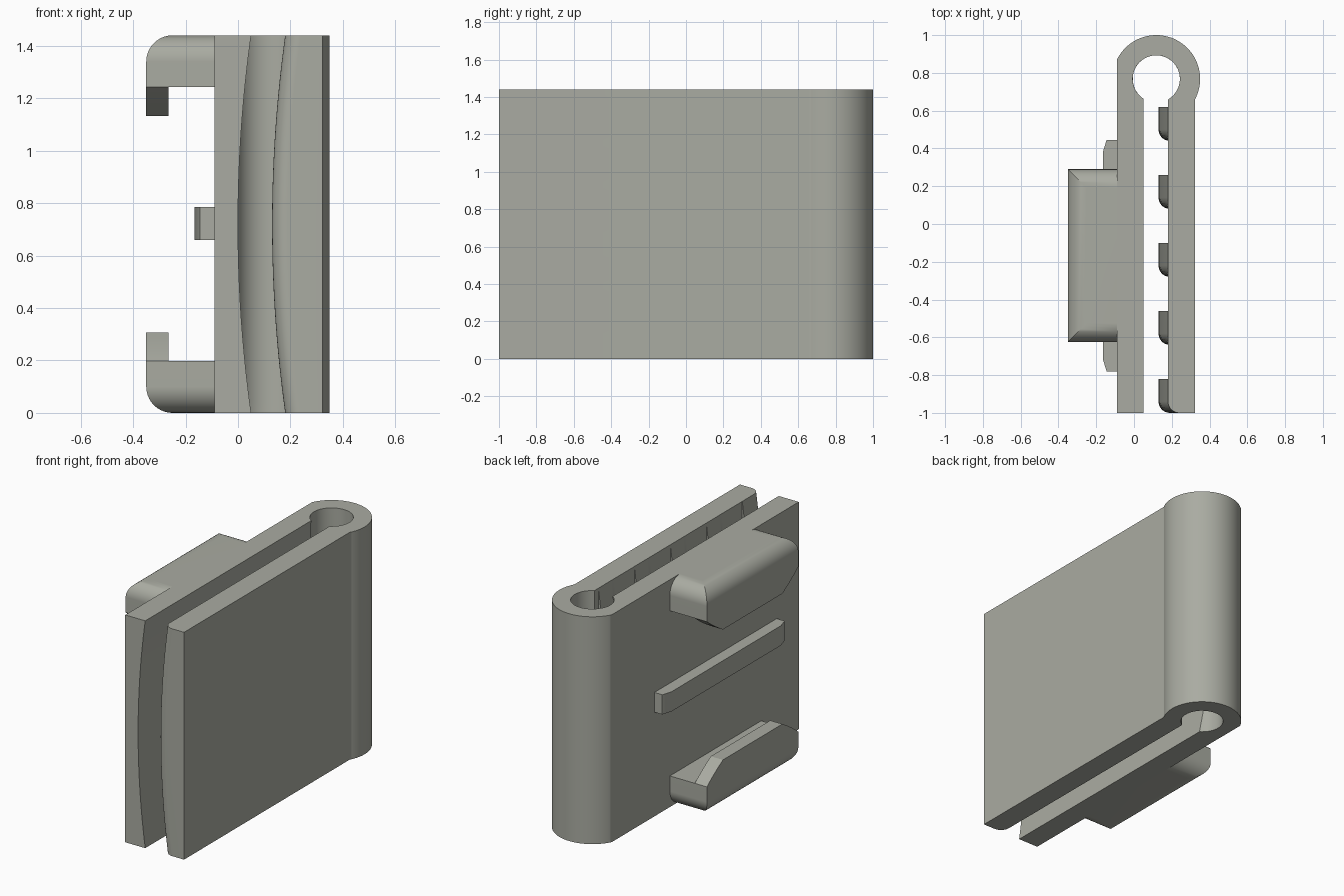
import bpy, bmesh
from math import pi, sin, cos, acos, sqrt, radians

if "Cube" in bpy.data.objects:
    bpy.data.objects.remove(bpy.data.objects["Cube"])

H = 1.44                 # overall height
CX, CY = 0.118, 0.768    # hinge centre
RO, RI = 0.232, 0.125    # hinge radii
XL, XR, XO = 0.05, 0.18, 0.322   # inner faces of the arms, outer face

grey = bpy.data.materials.new("warm_grey")
grey.diffuse_color = (0.40, 0.41, 0.36, 1)
grey.use_nodes = True
grey.node_tree.nodes["Principled BSDF"].inputs["Base Color"].default_value = grey.diffuse_color


def loft(bm, rings):
    """Closed solid through rings with equal point counts."""
    loops = [[bm.verts.new(p) for p in ring] for ring in rings]
    n = len(loops[0])
    for a, b in zip(loops, loops[1:]):
        for i in range(n):
            j = (i + 1) % n
            bm.faces.new((a[i], a[j], b[j], b[i]))
    bm.faces.new(loops[0][::-1])
    bm.faces.new(loops[-1])


def finish(name, bm):
    bmesh.ops.remove_doubles(bm, verts=bm.verts, dist=1e-5)
    bmesh.ops.recalc_face_normals(bm, faces=bm.faces)
    me = bpy.data.meshes.new(name)
    bm.to_mesh(me)
    bm.free()
    me.materials.append(grey)
    me.shade_smooth()
    me.set_sharp_from_angle(angle=radians(30))
    ob = bpy.data.objects.new(name, me)
    bpy.context.collection.objects.link(ob)
    # keep the large flat faces evenly shaded
    ob.modifiers.new("flat_faces", 'WEIGHTED_NORMAL').keep_sharp = True
    return ob


def arc(r, a0, a1, n):
    return [(CX + r * cos(a0 + (a1 - a0) * i / n),
             CY + r * sin(a0 + (a1 - a0) * i / n)) for i in range(n + 1)]


def bulge(z):
    R = (0.72 ** 2 + 0.05 ** 2) / 0.1
    return max(0.0, sqrt(R * R - (z - H / 2) ** 2) - (R - 0.05))


def clip_section(z):
    """Plan outline of the clip at height z."""
    b = bulge(z)
    # left arm with hollow inner face, then hinge bore
    pts = [(-0.09, -1), (XL - b, -1)]
    pts += arc(RI, 2 * pi - acos((XL - b - CX) / RI), -acos((XR - CX) / RI), 40)
    # five bulging grip teeth with rounded front corners
    f = 0.06
    for k in range(5):
        y1 = 0.62 - 0.36 * k
        y0 = y1 - 0.18
        front = k == 4
        pts += [(XR, y1), (XR - b, y1)]
        for i in range(9):
            t = pi / 2 * i / 8
            x = XR - b + f * (1 - cos(t))
            pts.append((x if front else min(x, XR), y0 + f * (1 - sin(t))))
    # right arm outer face and hinge barrel
    pts.append((XO, -1))
    pts += arc(RO, -acos((XO - CX) / RO), acos((-0.09 - CX) / RO), 48)
    return [(x, y, z) for x, y in pts]


# Clip body: both arms, hinge and teeth
bm = bmesh.new()
loft(bm, [clip_section(H * i / 32) for i in range(33)])
finish("clip_body", bm)


# Hooks: block with rounded outer edges plus a tapered lip
def hook(name, flip):
    def rect(x0, x1, y0, y1, z):
        z = H - z if flip else z
        return [(x0, y0, z), (x1, y0, z), (x1, y1, z), (x0, y1, z)]

    ya, yb, r = -0.625, 0.29, 0.1
    rings = []
    for i in range(11):
        t = pi / 2 * i / 10
        d = r * (1 - sin(t))
        rings.append(rect(-0.35 + d, -0.09, ya + d, yb - d, r * (1 - cos(t))))
    rings.append(rect(-0.35, -0.09, ya, yb, 0.197))
    bm = bmesh.new()
    loft(bm, rings)
    # lip ends slope inward with a slight curve
    lip = []
    for i in range(7):
        s = i / 6
        d = 0.16 * s - 0.03 * s * (1 - s)
        lip.append(rect(-0.35, -0.265, ya + d, yb - d, 0.197 + 0.11 * s))
    loft(bm, lip)
    finish(name, bm)


hook("lower_hook", False)
hook("upper_hook", True)

# Middle rib with chamfered ends
rib = [(-0.09, 0.445), (-0.145, 0.445), (-0.165, 0.38),
       (-0.165, -0.715), (-0.145, -0.78), (-0.09, -0.78)]
bm = bmesh.new()
loft(bm, [[(x, y, z) for x, y in rib] for z in (0.66, 0.785)])
finish("middle_rib", bm)
